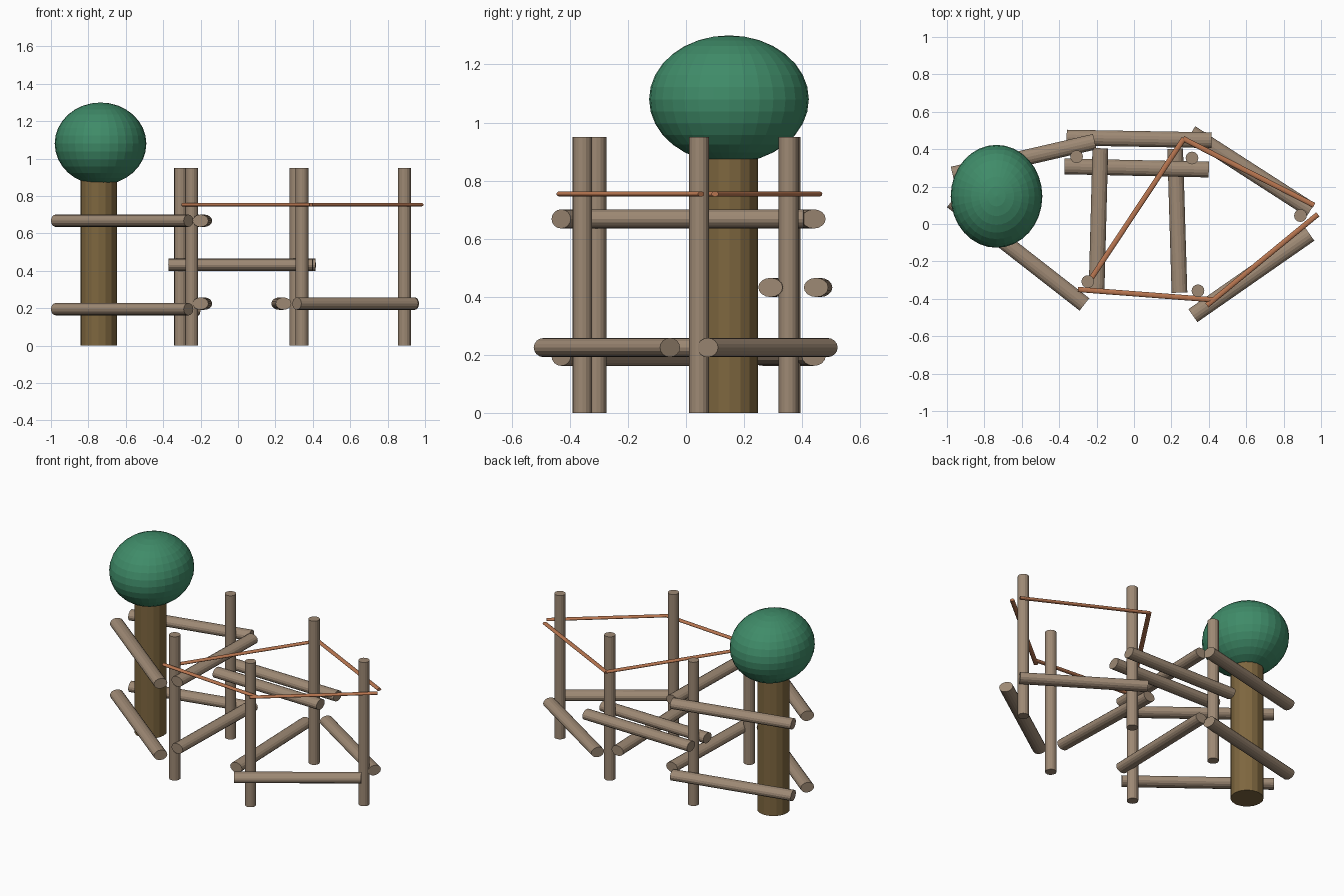
import bpy
from mathutils import Vector

if "Cube" in bpy.data.objects:
    bpy.data.objects.remove(bpy.data.objects["Cube"])


def material(name, rgb):
    m = bpy.data.materials.new(name)
    m.diffuse_color = (*rgb, 1)
    m.use_nodes = True
    m.node_tree.nodes["Principled BSDF"].inputs["Base Color"].default_value = m.diffuse_color
    return m


WOOD = material("weathered_wood", (0.34, 0.25, 0.175))
BARK = material("bark", (0.21, 0.135, 0.05))
LEAF = material("leaf", (0.05, 0.26, 0.14))
ROPE = material("rope_fibre", (0.48, 0.18, 0.08))


def finish(name, mat):
    ob = bpy.context.object
    ob.name = name
    ob.data.materials.append(mat)
    return ob


def upright(name, x, y, radius, height, mat):
    bpy.ops.mesh.primitive_cylinder_add(vertices=16, radius=radius, depth=height,
                                        location=(x, y, height / 2))
    return finish(name, mat)


def beam(name, a, b, z, half_width, half_height, mat):
    """Horizontal pole with an oval section running from a to b (x, y)."""
    a, b = Vector((*a, z)), Vector((*b, z))
    d = b - a
    bpy.ops.mesh.primitive_cylinder_add(vertices=16, radius=1, depth=d.length,
                                        location=(a + b) / 2)
    ob = finish(name, mat)
    ob.scale = (half_height, half_width, 1)
    side = Vector((0, 0, 1)).cross(d.normalized())
    # local x is up/down, local y is sideways, local z runs along the pole
    ob.rotation_euler = d.to_track_quat('Z', 'X').to_euler()
    local_x = ob.rotation_euler.to_matrix().col[0]
    if abs(local_x.dot(side)) > 0.5:
        ob.scale = (half_width, half_height, 1)
    return ob


# Tree
upright("tree_trunk", -0.745, 0.15, 0.098, 0.98, BARK)
bpy.ops.mesh.primitive_uv_sphere_add(segments=32, ring_count=16, radius=1,
                                     location=(-0.735, 0.148, 1.08))
finish("tree_foliage", LEAF).scale = (0.245, 0.275, 0.22)

# Fence posts
for i, (x, y) in enumerate([(-0.307, 0.36), (0.31, 0.353), (0.89, 0.045),
                            (0.342, -0.357), (-0.247, -0.308)]):
    upright(f"post_{i + 1}", x, y, 0.034, 0.95, WOOD)

# Log rails: name, start, end, heights
RAILS = [
    ("left_back_rail", (-0.97, 0.265), (-0.21, 0.44), (0.195, 0.668)),
    ("left_front_rail", (-0.974, 0.123), (-0.265, -0.43), (0.195, 0.668)),
    ("left_cross_rail", (-0.20, -0.35), (-0.18, 0.405), (0.225, 0.668)),
    ("right_cross_rail", (0.243, -0.367), (0.22, 0.402), (0.225,)),
    ("back_outer_rail", (-0.36, 0.462), (0.415, 0.448), (0.432,)),
    ("back_inner_rail", (-0.372, 0.308), (0.40, 0.291), (0.432,)),
    ("right_front_rail", (0.315, -0.49), (0.94, -0.055), (0.225,)),
    ("right_back_rail", (0.305, 0.487), (0.945, 0.075), (0.225,)),
]
for name, a, b, heights in RAILS:
    for k, z in enumerate(heights):
        beam(f"{name}_{k + 1}", a, b, z, 0.042, 0.033, WOOD)

# Ropes
ROPES = [((-0.30, -0.35), (0.42, -0.405)), ((0.39, -0.435), (0.983, 0.052)),
         ((0.963, 0.10), (0.262, 0.457)), ((0.267, 0.457), (-0.245, -0.315))]
for i, (a, b) in enumerate(ROPES):
    beam(f"rope_{i + 1}", a, b, 0.754, 0.014, 0.009, ROPE)
